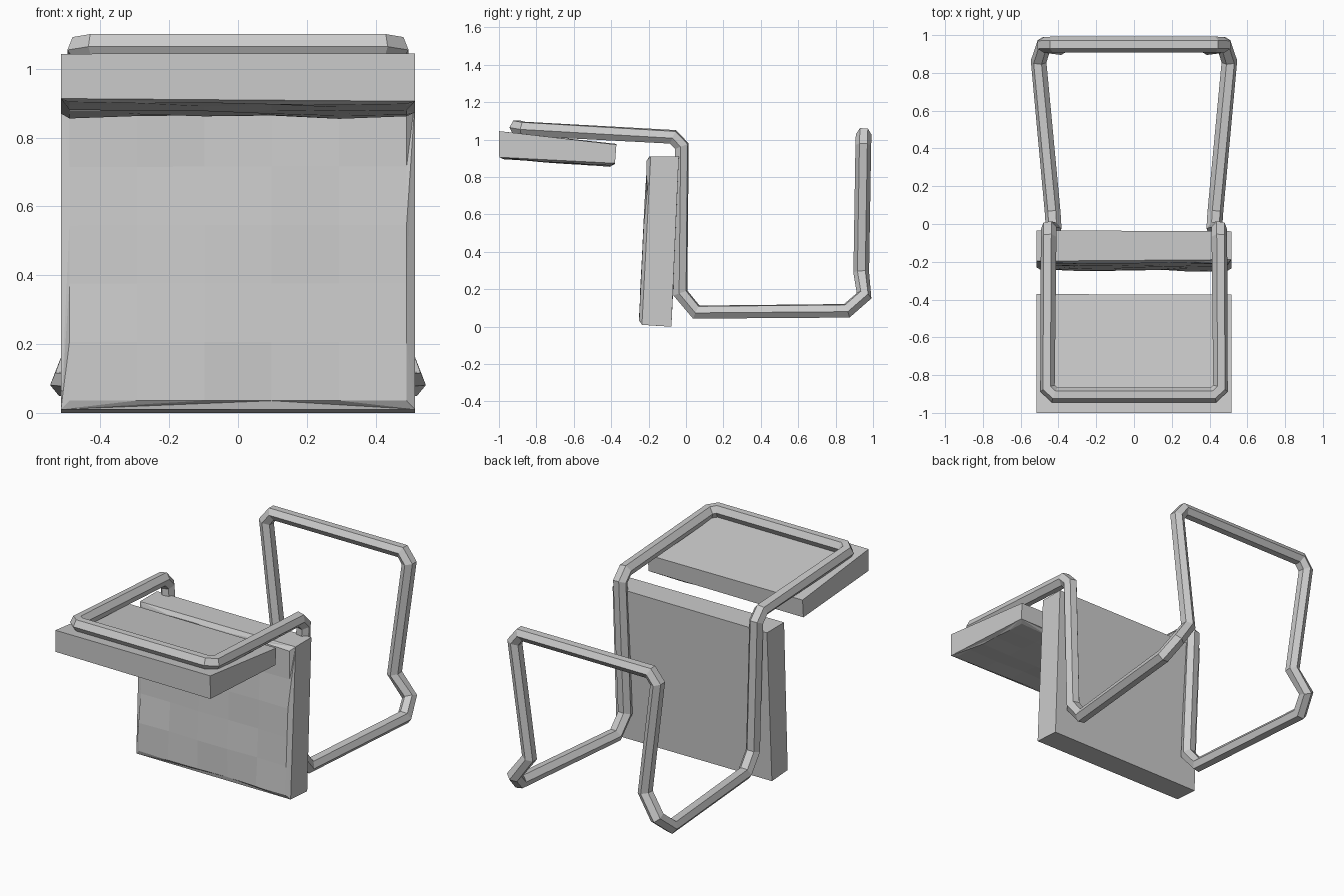
import bpy, bmesh, random

if "Cube" in bpy.data.objects:
    bpy.data.objects.remove(bpy.data.objects["Cube"])

random.seed(4)


def add_object(name, bm):
    mesh = bpy.data.meshes.new(name)
    bm.to_mesh(mesh)
    bm.free()
    obj = bpy.data.objects.new(name, mesh)
    bpy.context.collection.objects.link(obj)
    return obj


def cushion(name, profile, half_width, bumps):
    """Slab from a side profile (y, z); last two points bound the padded face."""
    bm = bmesh.new()
    left, right = [[bm.verts.new((x, y, z)) for y, z in profile]
                   for x in (-half_width, half_width)]
    bm.faces.new(left)
    bm.faces.new(right[::-1])
    for i in range(4):
        j = (i + 1) % 4
        face = bm.faces.new((left[j], left[i], right[i], right[j]))
        if i == 2:
            pad = face
    bmesh.ops.recalc_face_normals(bm, faces=bm.faces)
    pad.normal_update()
    normal = pad.normal.copy()
    # Rounded-over rim, then a lumpy padded surface
    bmesh.ops.inset_region(bm, faces=[pad], thickness=0.035, depth=0.012)
    fixed = set(bm.verts)
    bmesh.ops.subdivide_edges(bm, edges=list(pad.edges), cuts=4, use_grid_fill=True)
    for v in bm.verts:
        if v not in fixed:
            v.co += normal * random.uniform(-bumps, bumps)
    bmesh.ops.triangulate(bm, faces=[f for f in bm.faces if len(f.verts) > 4])
    return add_object(name, bm)


# Upright cushion, padded towards the front
cushion("upright_cushion",
        [(-0.085, 0.0), (-0.04, 0.91), (-0.192, 0.91), (-0.235, 0.01)], 0.515, 0.008)

# Upper cushion, padded on its underside
cushion("upper_cushion",
        [(-1.0, 1.04), (-0.372, 0.975), (-0.38, 0.87), (-0.998, 0.912)], 0.515, 0.006)

# Bent tube frame: one half of the path, mirrored into a closed loop
half = [
    (0.42, -0.905, 1.065), (0.458, -0.87, 1.058),
    (0.452, -0.07, 1.015), (0.452, -0.022, 0.965),
    (0.425, -0.030, 0.18), (0.430, 0.055, 0.078),
    (0.505, 0.86, 0.085), (0.475, 0.952, 0.165),
    (0.385, 0.937, 0.29), (0.475, 0.948, 0.97),
    (0.43, 0.950, 1.028),
]
path = half + [(-x, y, z) for x, y, z in reversed(half)]
curve = bpy.data.curves.new("tube_frame", 'CURVE')
curve.dimensions = '3D'
curve.bevel_depth = 0.042
curve.bevel_resolution = 1
spline = curve.splines.new('POLY')
spline.points.add(len(path) - 1)
for point, co in zip(spline.points, path):
    point.co = (*co, 1)
spline.use_cyclic_u = True
spline.use_smooth = False
frame = bpy.data.objects.new("tube_frame", curve)
bpy.context.collection.objects.link(frame)

# Turn the tube into a flat-shaded mesh
bpy.context.view_layer.objects.active = frame
frame.select_set(True)
bpy.ops.object.convert(target='MESH')
bpy.ops.object.shade_flat()
